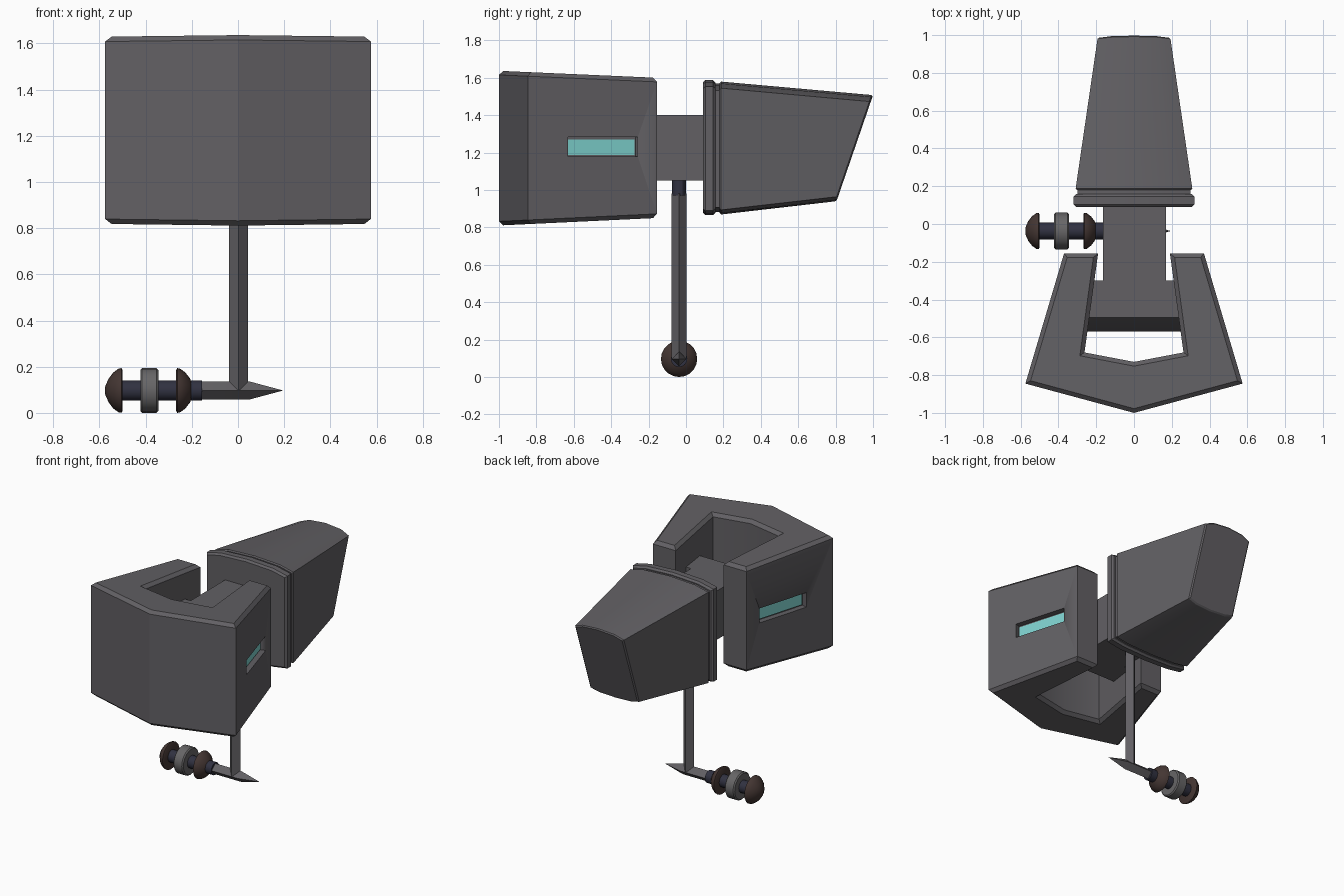
import bpy, bmesh, math

if "Cube" in bpy.data.objects:
    bpy.data.objects.remove(bpy.data.objects["Cube"])


def mat(name, rgb):
    m = bpy.data.materials.new(name)
    m.diffuse_color = (*rgb, 1)
    m.use_nodes = True
    m.node_tree.nodes["Principled BSDF"].inputs["Base Color"].default_value = m.diffuse_color
    return m


GREY = mat("dark grey metal", (0.122, 0.117, 0.127))
RING = mat("ring grey", (0.135, 0.132, 0.135))
NAVY = mat("dark navy", (0.030, 0.031, 0.052))
BROWN = mat("dark brown", (0.058, 0.037, 0.033))
CYAN = mat("pale cyan", (0.21, 0.64, 0.62))


def loft(name, rings, material, bevel=0.0, angle=30):
    """Skin rings of points, cap both ends and bevel the cap edges."""
    bm = bmesh.new()
    vr = [[bm.verts.new(p) for p in r] for r in rings]
    n = len(vr[0])
    for a, b in zip(vr, vr[1:]):
        for i in range(n):
            j = (i + 1) % n
            bm.faces.new((a[i], a[j], b[j], b[i]))
    caps = [bm.faces.new(vr[0]), bm.faces.new(vr[-1])]
    bmesh.ops.recalc_face_normals(bm, faces=bm.faces)
    if bevel:
        edges = list({e for f in caps for e in f.edges})
        bmesh.ops.bevel(bm, geom=edges, offset=bevel, segments=1, affect='EDGES')
    me = bpy.data.meshes.new(name)
    bm.to_mesh(me)
    bm.free()
    ob = bpy.data.objects.new(name, me)
    bpy.context.collection.objects.link(ob)
    me.materials.append(material)
    select(ob)
    bpy.ops.object.shade_smooth_by_angle(angle=math.radians(angle))
    return ob


def select(ob):
    bpy.ops.object.select_all(action='DESELECT')
    bpy.context.view_layer.objects.active = ob
    ob.select_set(True)


def box(name, lo, hi, material, bevel=0.0):
    return loft(name, [[(lo[0], y, lo[2]), (hi[0], y, lo[2]), (hi[0], y, hi[2]), (lo[0], y, hi[2])]
                       for y in (lo[1], hi[1])], material, bevel)


CY, CZ = -0.037, 0.097  # handle axis


def lathe(name, profile, axis, sides, material, angle=30):
    """Round or faceted part along x (at the handle axis) or z."""
    rings = []
    for t, r in profile:
        ring = []
        for k in range(sides):
            a = 2 * math.pi * k / sides
            u, v = r * math.cos(a), r * math.sin(a)
            ring.append((t, CY + u, CZ + v) if axis == 'X' else (u + 0.003, CY + v, t))
        rings.append(ring)
    return loft(name, rings, material, angle=angle)


# front block: U-shaped plan, slightly tapering toward the arm ends
half = [(0, -1.0), (0.575, -0.845), (0.37, -0.155), (0.19, -0.155), (0.262, -0.68), (0, -0.73)]
plan = half + [(-x, y) for x, y in reversed(half[1:-1])]
low = [(x, y, 0.81 + 0.04 * (y + 1) / 0.84) for x, y in plan]
top = [(x, y, 1.637 - 0.037 * (y + 1) / 0.84) for x, y in plan]
front_block = loft("front_block", [low, top], GREY, bevel=0.022)

# recessed window slots on both outer sides
ANG = math.atan2(0.205, 0.69)
for side, label in ((1, "right"), (-1, "left")):
    place = (side * 0.456, -0.445, 1.23)
    cutter = box("slot_cutter", (-0.04, -0.195, -0.052), (0.04, 0.195, 0.052), GREY)
    cutter.location = place
    cutter.rotation_euler.z = side * ANG
    bpy.context.view_layer.update()
    mod = front_block.modifiers.new("slot", 'BOOLEAN')
    mod.object = cutter
    mod.operation = 'DIFFERENCE'
    mod.solver = 'EXACT'
    select(front_block)
    bpy.ops.object.modifier_apply(modifier=mod.name)
    bpy.data.objects.remove(cutter)
    xs = sorted((side * -0.041, side * -0.033))
    glass = box(label + "_window", (xs[0], -0.187, -0.044), (xs[1], 0.187, 0.04), CYAN)
    glass.location = place
    glass.rotation_euler.z = side * ANG

# neck bar and the crossbar between the arms
box("neck_bar", (-0.165, -0.45, 1.05), (0.17, 0.12, 1.40), GREY)
cross = [(-0.30, 1.05), (-0.30, 1.40), (-0.495, 1.40), (-0.57, 1.25), (-0.57, 1.12), (-0.495, 1.05)]
loft("crossbar", [[(x, y, z) for y, z in cross] for x in (-0.25, 0.25)], GREY)


# rear block: arched section, leaning back end
def section(w, lo, hi, y_lo, y_hi):
    pts = []
    for s in (1, -1):
        for fx, drop in ((-1, 0.035), (-0.65, 0.010), (0, 0), (0.65, 0.010), (1, 0.035)):
            z = hi - drop if s > 0 else lo + drop * 0.7
            f = (z - lo) / (hi - lo)
            pts.append((s * fx * w, y_lo + f * (y_hi - y_lo), z))
    return pts


loft("rear_block", [section(0.31, 0.868, 1.58, 0.18, 0.18),
                    section(0.192, 0.94, 1.507, 0.805, 1.0)], GREY, bevel=0.008)
loft("rear_seam", [section(0.298, 0.882, 1.568, y, y) for y in (0.14, 0.20)], GREY)
loft("rear_collar", [section(0.32, 0.865, 1.587, y, y) for y in (0.09, 0.158)], GREY, bevel=0.013)

# faceted stem and pointed foot rod
lathe("stem", [(0.10, 0.041), (0.98, 0.041)], 'Z', 4, GREY)
lathe("stem_socket", [(0.97, 0.037), (1.06, 0.037)], 'Z', 12, NAVY)
lathe("foot_rod", [(-0.17, 0.039), (0.05, 0.039), (0.192, 0.001)], 'X', 4, GREY)

# handle: axle, ring and two domed knobs
lathe("handle_axle", [(-0.52, 0.044), (-0.155, 0.044)], 'X', 16, NAVY)
lathe("handle_ring", [(-0.423, 0.089), (-0.415, 0.097), (-0.353, 0.097), (-0.345, 0.089)], 'X', 20, RING)
dome = [(0, 0.088), (0.005, 0.097), (0.018, 0.094), (0.040, 0.078), (0.060, 0.052), (0.075, 0.018)]
for label, x0, s in (("outer_knob", -0.50, -1), ("inner_knob", -0.268, 1)):
    lathe(label, [(x0 + s * t, r) for t, r in dome], 'X', 20, BROWN)
